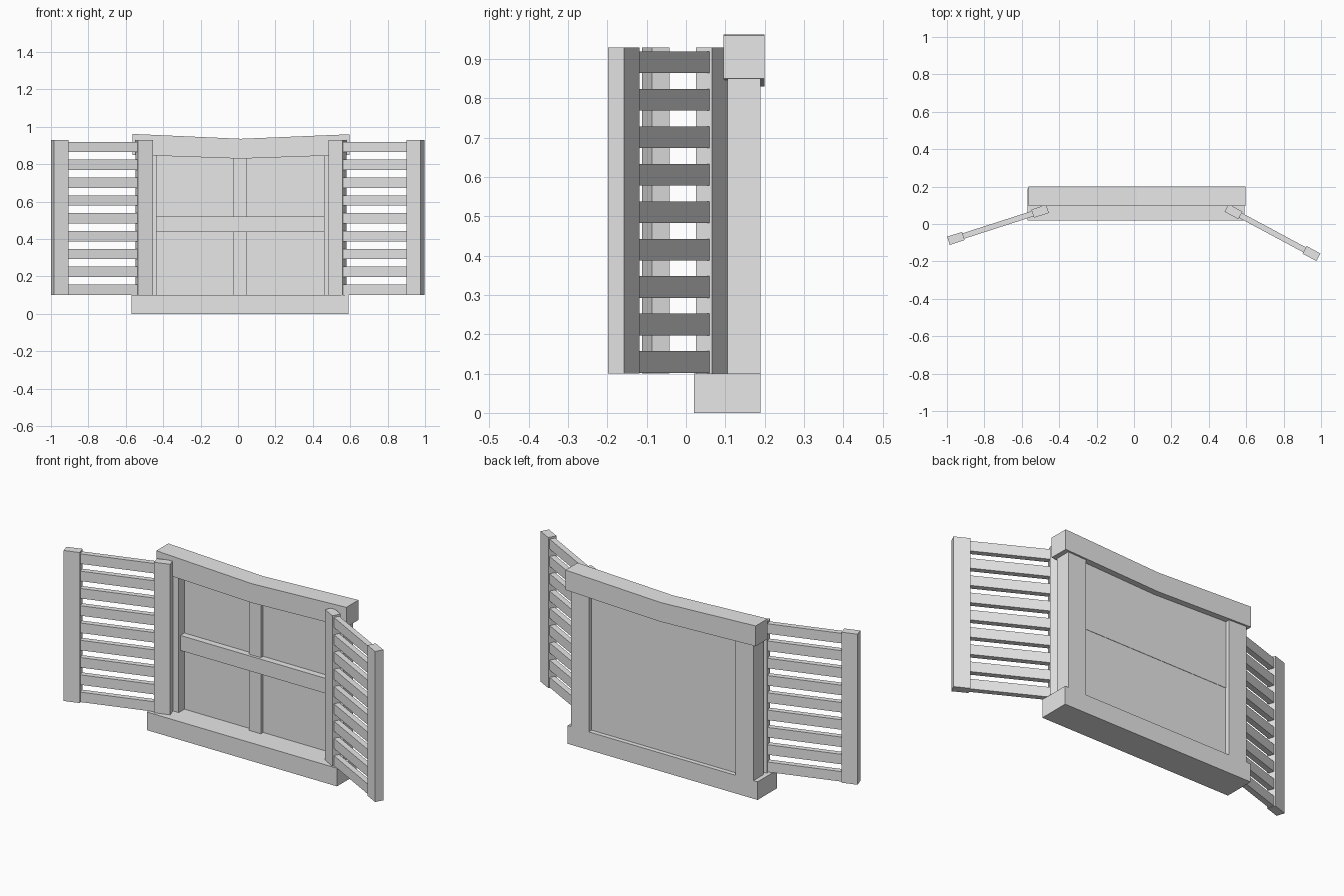
import bpy
import bmesh
import math
from mathutils import Vector

old = bpy.data.objects.get("Cube")
if old:
    bpy.data.objects.remove(old, do_unlink=True)

grey = bpy.data.materials.new("plain grey")
grey.use_nodes = True
grey.diffuse_color = (0.8, 0.8, 0.8, 1)
grey.node_tree.nodes["Principled BSDF"].inputs["Base Color"].default_value = (0.8, 0.8, 0.8, 1)


def finish(name, bm):
    bmesh.ops.recalc_face_normals(bm, faces=bm.faces)
    mesh = bpy.data.meshes.new(name)
    bm.to_mesh(mesh)
    bm.free()
    mesh.materials.append(grey)
    obj = bpy.data.objects.new(name, mesh)
    bpy.context.collection.objects.link(obj)
    return obj


def box(name, x, y, z):
    """Box from (min, max) ranges on each axis."""
    bm = bmesh.new()
    bmesh.ops.create_cube(bm, size=1)
    for v in bm.verts:
        v.co = [r[0] if c < 0 else r[1] for c, r in zip(v.co, (x, y, z))]
    return finish(name, bm)


def extrude_profile(name, points, y0, y1):
    """Outline in x and z, given depth along y."""
    bm = bmesh.new()
    face = bm.faces.new([bm.verts.new((x, y0, z)) for x, z in points])
    out = bmesh.ops.extrude_face_region(bm, geom=[face])
    for v in out["geom"]:
        if isinstance(v, bmesh.types.BMVert):
            v.co.y = y1
    return finish(name, bm)


# Window frame
box("sill", (-0.57, 0.59), (0.02, 0.19), (0, 0.1))
box("right_post", (-0.545, -0.435), (0.105, 0.19), (0.1, 0.87))
box("left_post", (0.46, 0.57), (0.105, 0.19), (0.1, 0.87))
extrude_profile("sagging_lintel",
                [(-0.565, 0.85), (0.015, 0.83), (0.595, 0.85),
                 (0.595, 0.96), (0.015, 0.936), (-0.565, 0.962)], 0.095, 0.2)

# Panes and crossing bars
box("lower_pane", (-0.44, 0.465), (0.155, 0.165), (0.09, 0.48))
box("upper_pane", (-0.44, 0.465), (0.155, 0.167), (0.48, 0.87))
box("cross_bar", (-0.44, 0.465), (0.12, 0.16), (0.437, 0.52))
for name, z in (("lower_bar", (0.09, 0.45)), ("upper_bar", (0.51, 0.87))):
    box(name, (-0.028, 0.045), (0.135, 0.16), z)


# Open shutters: two stiles joined by nine slats
def shutter(side, inner, outer):
    inner, outer = Vector(inner), Vector(outer)
    span = outer - inner
    half = span.length / 2
    middle = (inner + outer) / 2
    angle = math.atan2(span.y, span.x)
    parts = []
    for label, cx in (("inner", -half), ("outer", half)):
        parts.append(box(f"{side}_shutter_{label}_stile",
                         (cx - 0.042, cx + 0.042), (-0.023, 0.023), (0.1, 0.93)))
    for i in range(9):
        z = 0.102 + i * 0.0953
        parts.append(box(f"{side}_shutter_slat_{i + 1}",
                         (-half + 0.03, half - 0.03), (-0.015, 0.015), (z, z + 0.055)))
    for part in parts:
        part.location = (middle.x, middle.y, 0)
        part.rotation_euler.z = angle


shutter("right", (-0.502, 0.068), (-0.952, -0.077))
shutter("left", (0.532, 0.066), (0.949, -0.158))
